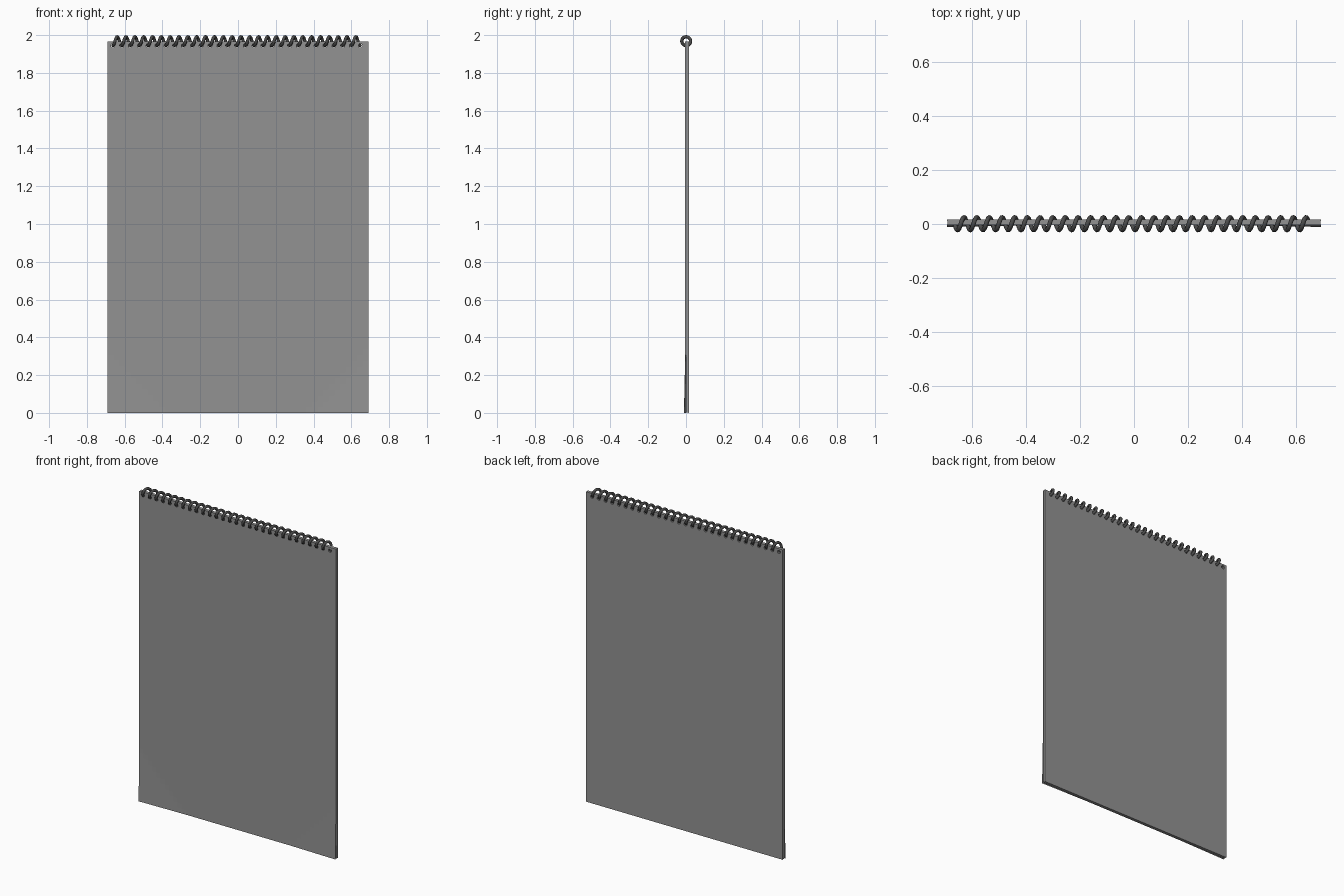
import bpy, bmesh, math
from mathutils import Matrix

if "Cube" in bpy.data.objects:
    bpy.data.objects.remove(bpy.data.objects["Cube"])

W, TOP = 0.69, 1.965
PITCH, TURNS, X0 = 0.0468, 28, -0.663
ZC, YC, R, WIRE = 1.968, 0.001, 0.0235, 0.0085


def grey(name, v):
    m = bpy.data.materials.new(name)
    m.diffuse_color = (v, v, v, 1)
    m.use_nodes = True
    m.node_tree.nodes["Principled BSDF"].inputs["Base Color"].default_value = m.diffuse_color
    return m


SHEET, METAL = grey("dark_grey", 0.29), grey("wire_black", 0.07)


def new_object(name, bm):
    me = bpy.data.meshes.new(name)
    bm.to_mesh(me)
    bm.free()
    me.materials.append(SHEET)
    ob = bpy.data.objects.new(name, me)
    bpy.context.collection.objects.link(ob)
    return ob


# Hole cutter: a row of small pegs where the wire passes through the sheets
bm = bmesh.new()
for i in range(TURNS + 1):
    m = Matrix.Translation((X0 + i * PITCH, 0, ZC - R)) @ Matrix.Rotation(math.pi / 2, 4, 'X')
    bmesh.ops.create_cone(bm, cap_ends=True, segments=10, radius1=0.011,
                          radius2=0.011, depth=0.2, matrix=m)
cutter = new_object("hole_cutter", bm)
cutter.hide_render = True
cutter.hide_set(True)


def punch(ob):
    mod = ob.modifiers.new("holes", 'BOOLEAN')
    mod.operation = 'DIFFERENCE'
    mod.object = cutter


def slab(name, y0, y1, inset=0.0):
    bm = bmesh.new()
    bmesh.ops.create_cube(bm, size=1)
    bmesh.ops.scale(bm, vec=(2 * (W - inset), y1 - y0, TOP - inset), verts=bm.verts)
    bmesh.ops.translate(bm, vec=(0, (y0 + y1) / 2, (TOP + inset) / 2), verts=bm.verts)
    ob = new_object(name, bm)
    punch(ob)
    return ob


# Paper block and back board
slab("page_block", -0.001, 0.012, 0.001)
slab("back_board", 0.012, 0.0165)

# Front sheet with slightly lifted lower corners
bm = bmesh.new()
bmesh.ops.create_grid(bm, x_segments=46, y_segments=64, size=1)
for v in bm.verts:
    x, z = v.co.x * W, (v.co.y + 1) * TOP / 2
    lift = max(0.0, 1 - ((W - abs(x)) + z) / 0.32)
    v.co = (x, -0.001 - 0.007 * lift, z)
ret = bmesh.ops.extrude_face_region(bm, geom=bm.faces[:])
for g in ret["geom"]:
    if isinstance(g, bmesh.types.BMVert):
        g.co.y -= 0.003
bmesh.ops.recalc_face_normals(bm, faces=bm.faces)
punch(new_object("front_sheet", bm))

# Spiral wire, starting and ending at the bottom of the coil
cu = bpy.data.curves.new("spiral_wire", 'CURVE')
cu.dimensions = '3D'
cu.bevel_depth = WIRE
cu.bevel_resolution = 2
cu.use_fill_caps = True
cu.materials.append(METAL)
STEPS = 20
n = TURNS * STEPS + 1
sp = cu.splines.new('POLY')
sp.points.add(n - 1)
for i, p in enumerate(sp.points):
    t = i / STEPS
    a = 2 * math.pi * t - math.pi / 2
    p.co = (X0 + t * PITCH, YC - R * math.cos(a), ZC + R * math.sin(a), 1)
sp.use_smooth = True
wire = bpy.data.objects.new("spiral_wire", cu)
bpy.context.collection.objects.link(wire)
